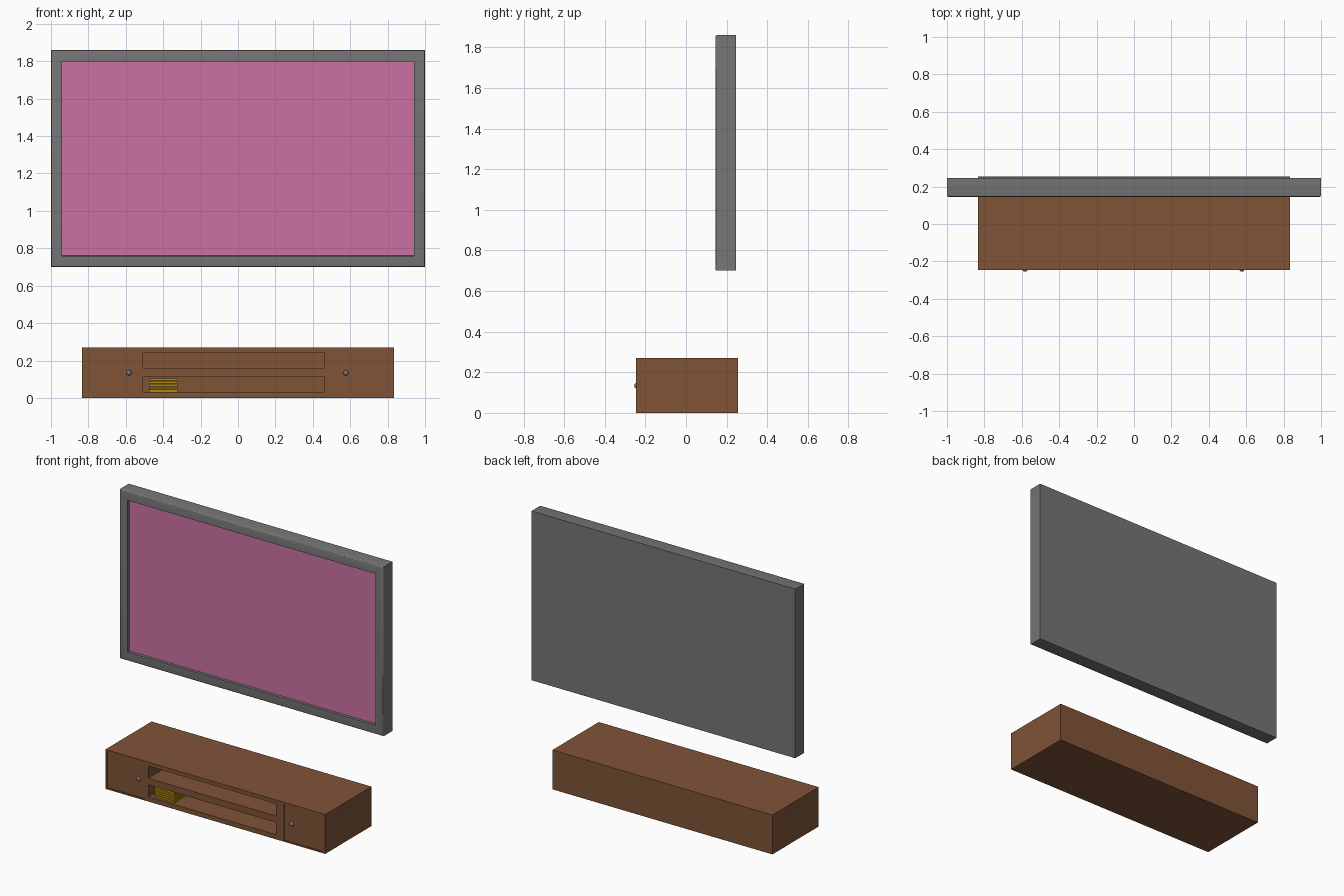
import bpy, bmesh, math
from mathutils import Vector

if "Cube" in bpy.data.objects:
    bpy.data.objects.remove(bpy.data.objects["Cube"])


def material(name, rgb):
    m = bpy.data.materials.new(name)
    m.diffuse_color = (*rgb, 1)
    m.use_nodes = True
    m.node_tree.nodes["Principled BSDF"].inputs["Base Color"].default_value = m.diffuse_color
    return m


WOOD = material("brown wood", (0.215, 0.087, 0.039))
GREY = material("grey plastic", (0.18, 0.18, 0.18))
PINK = material("pink screen", (0.60, 0.165, 0.365))
GOLD = material("gold cases", (0.45, 0.25, 0.004))


def box(name, lo, hi, mat):
    """Axis-aligned box between two corners."""
    lo, hi = Vector(lo), Vector(hi)
    bm = bmesh.new()
    bmesh.ops.create_cube(bm, size=1)
    for v in bm.verts:
        v.co = (lo + hi) / 2 + v.co * (hi - lo)
    me = bpy.data.meshes.new(name)
    bm.to_mesh(me)
    bm.free()
    ob = bpy.data.objects.new(name, me)
    bpy.context.collection.objects.link(ob)
    me.materials.append(mat)
    return ob


def activate(ob):
    bpy.ops.object.select_all(action='DESELECT')
    ob.select_set(True)
    bpy.context.view_layer.objects.active = ob


def cut(ob, lo, hi):
    """Carve a box-shaped pocket out of an object."""
    cutter = box("cutter", lo, hi, WOOD)
    cutter.hide_render = True
    mod = ob.modifiers.new("pocket", 'BOOLEAN')
    mod.operation, mod.solver, mod.object = 'DIFFERENCE', 'EXACT', cutter
    activate(ob)
    bpy.ops.object.modifier_apply(modifier=mod.name)
    bpy.data.objects.remove(cutter)


# Cabinet with two open shelves and two shallow recessed doors
FRONT = -0.246
cabinet = box("cabinet", (-0.834, FRONT, 0), (0.834, 0.255, 0.27), WOOD)
for z in (0.032, 0.160):
    cut(cabinet, (-0.508, FRONT - 0.05, z), (0.462, 0.225, z + 0.083))
for x0, x1 in ((-0.822, -0.535), (0.523, 0.822)):
    cut(cabinet, (x0, FRONT - 0.05, 0.010), (x1, FRONT + 0.005, 0.260))

# Door knobs
for side, x in (("left", -0.583), ("right", 0.577)):
    bpy.ops.mesh.primitive_uv_sphere_add(segments=20, ring_count=12, radius=0.014,
                                         location=(x, -0.241, 0.134))
    knob = bpy.context.object
    knob.name = side + "_door_knob"
    knob.data.materials.append(GREY)
    bpy.ops.object.shade_smooth()

# Stack of disc cases on the lower shelf
for i in range(5):
    z = 0.032 + i * 0.015
    box(f"disc_case_{i + 1}", (-0.476, -0.225, z), (-0.323, -0.02, z + 0.0125), GOLD)

# Television: slab with softened front rim and a recessed screen
tv = box("television", (-1, 0.145, 0.70), (1, 0.245, 1.86), GREY)
tv.data.materials.append(PINK)
bm = bmesh.new()
bm.from_mesh(tv.data)
bm.normal_update()
front = min(bm.faces, key=lambda f: f.calc_center_median().y)
bmesh.ops.bevel(bm, geom=list(front.edges), offset=0.008, segments=3,
                profile=0.5, affect='EDGES')
bm.normal_update()
front = min(bm.faces, key=lambda f: f.calc_center_median().y)
bmesh.ops.inset_region(bm, faces=[front], thickness=0.0735)
bmesh.ops.inset_region(bm, faces=[front], thickness=0.0005, depth=-0.02)
front.material_index = 1
bm.to_mesh(tv.data)
bm.free()
activate(tv)
bpy.ops.object.shade_smooth_by_angle(angle=math.radians(35))
